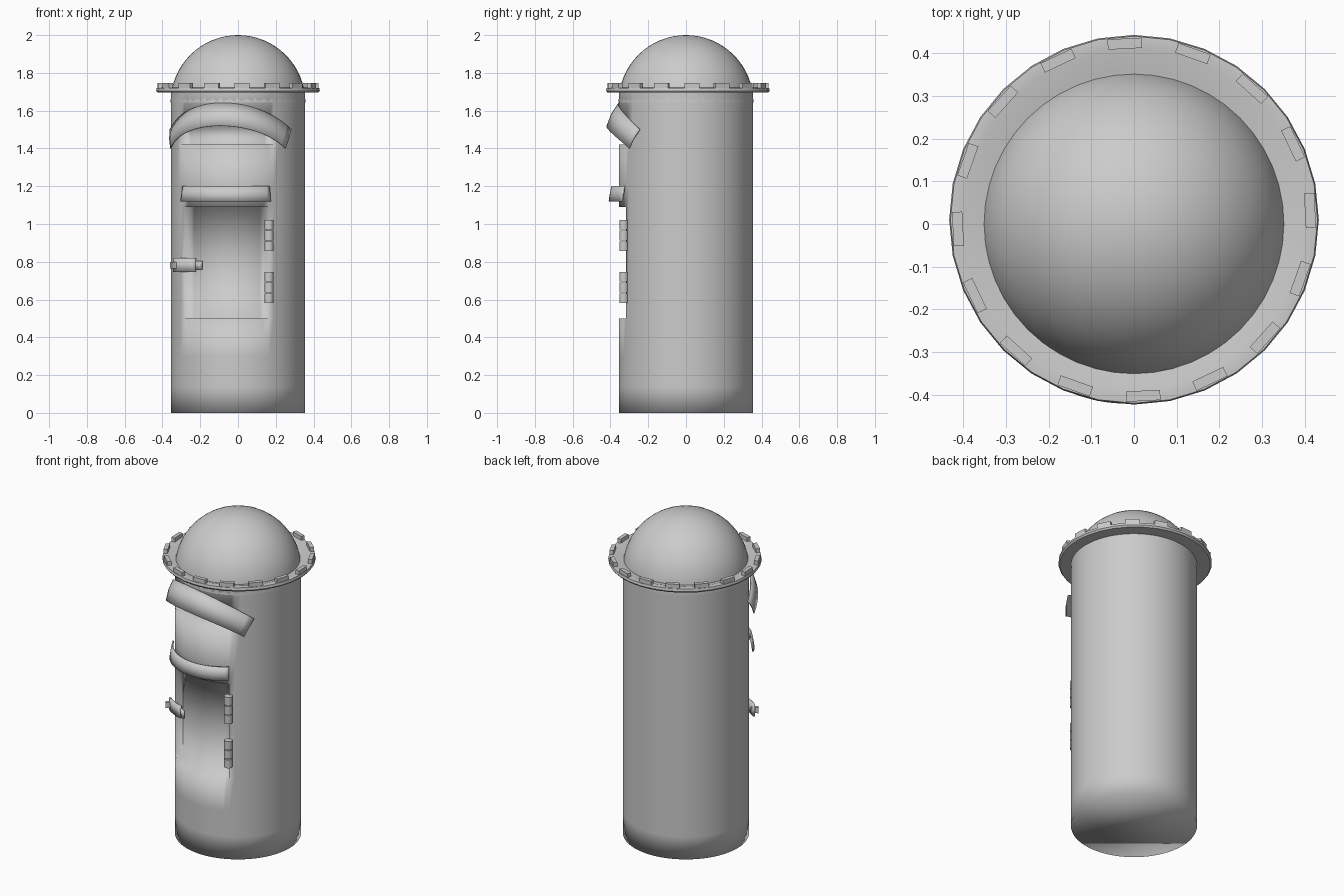
import bpy, bmesh
from math import sin, cos, pi, radians
from mathutils import Matrix, Vector

if "Cube" in bpy.data.objects:
    bpy.data.objects.remove(bpy.data.objects["Cube"])

AXIS = -13          # heading of the door centre, degrees from the front
R = 0.356           # body radius

grey = bpy.data.materials.new("plain_grey")
grey.use_nodes = True
COLOUR = (0.6, 0.6, 0.6, 1)
grey.diffuse_color = COLOUR
grey.node_tree.nodes["Principled BSDF"].inputs["Base Color"].default_value = COLOUR


def polar(deg, r, z):
    a = radians(deg)
    return Vector((r * sin(a), -r * cos(a), z))


def finish(bm, name, sharp=35, recalc=True):
    if recalc:
        bmesh.ops.recalc_face_normals(bm, faces=bm.faces)
    mesh = bpy.data.meshes.new(name)
    bm.to_mesh(mesh)
    bm.free()
    obj = bpy.data.objects.new(name, mesh)
    mesh.materials.append(grey)
    bpy.context.collection.objects.link(obj)
    bpy.ops.object.select_all(action='DESELECT')
    obj.select_set(True)
    bpy.context.view_layer.objects.active = obj
    if sharp:
        bpy.ops.object.shade_smooth_by_angle(angle=radians(sharp))
    else:
        bpy.ops.object.shade_smooth()
    return obj


def grid(bm, rows, closed=False):
    """Skin rows of points with quads."""
    vs = [[bm.verts.new(p) for p in row] for row in rows]
    n = len(vs[0])
    for a, b in zip(vs, vs[1:]):
        for i in range(n if closed else n - 1):
            j = (i + 1) % n
            bm.faces.new((a[i], a[j], b[j], b[i]))
    return vs


def lathe(name, profile, n, centre=(0, 0), sharp=35):
    bm = bmesh.new()
    grid(bm, [[polar(360 * i / n, r, z) for i in range(n)] for r, z in profile], True)
    bmesh.ops.remove_doubles(bm, verts=bm.verts, dist=1e-5)
    obj = finish(bm, name, sharp)
    obj.location = (*centre, 0)
    return obj


def sheet(name, rows, thickness):
    bm = bmesh.new()
    grid(bm, rows)
    obj = finish(bm, name)
    mod = obj.modifiers.new("thickness", 'SOLIDIFY')
    mod.thickness = thickness
    mod.offset = 0
    return obj


# Body: a pillar with a sunken door and a sunken letter slot
levels = [0, 0.14, 0.3, 0.5, 0.8, 1.09, 1.2, 1.42, 1.54, 1.7]
bm = bmesh.new()
rings = grid(bm, [[polar(AXIS + 5 * i, R, z) for i in range(72)] for z in levels], True)
bm.faces.new(rings[0][::-1])
bm.normal_update()
for half_width, low, high in ((40, 0.5, 1.09), (45, 1.42, 1.54)):
    ahead = polar(AXIS, 1, 0)
    picked = []
    for f in bm.faces:
        c = f.calc_center_median()
        flat = Vector((c.x, c.y, 0))
        if low < c.z < high and flat.length > 0.1 and \
                flat.normalized().dot(ahead) > cos(radians(half_width)):
            picked.append(f)
    bmesh.ops.inset_region(bm, faces=picked, thickness=0, depth=0, use_boundary=True)
    for v in {v for f in picked for v in f.verts}:
        p = Vector((v.co.x, v.co.y, 0)).normalized() * 0.311
        v.co = (p.x, p.y, v.co.z)
finish(bm, "pillar_body", sharp=0)

# Domed cap
lathe("dome", [(0.357 * cos(a), 1.643 + 0.357 * sin(a))
               for a in (pi / 2 * i / 16 for i in range(17))], 48)

# Brim with its ring of raised blocks
CENTRE = (0, 0.01)
lathe("brim", [(0.3, 1.695), (0.425, 1.695), (0.433, 1.705), (0.43, 1.72),
               (0.4, 1.722), (0.35, 1.705), (0.3, 1.705)], 32, CENTRE)
bm = bmesh.new()
for k in range(16):
    turn = Matrix.Rotation(radians(3 + 22.5 * k), 4, 'Z')
    place = Matrix.Translation((*CENTRE, 1.728)) @ turn @ Matrix.Translation((0.413, 0, 0))
    bmesh.ops.create_cube(bm, size=1, matrix=place @ Matrix.Diagonal((0.024, 0.08, 0.036, 1)))
finish(bm, "brim_blocks")

# Arched hood over the letter slot
steps = [i / 12 - 1 for i in range(25)]
sheet("slot_hood", [
    [polar(AXIS + 62 * t, 0.358 + 0.014 * t * t, 1.64 - 0.14 * t * t) for t in steps],
    [polar(AXIS + 57 * t, 0.395 - 0.01 * t * t, 1.585 - 0.135 * t * t) for t in steps],
    [polar(AXIS + 53 * t, 0.42 - 0.03 * t * t, 1.52 - 0.12 * t * t) for t in steps]], 0.006)

# Bowed plate above the door
sheet("name_plate", [
    [polar(AXIS + 40 * t, r - 0.03 * t * t, z) for t in steps]
    for r, z in ((0.394, 1.2), (0.402, 1.16), (0.408, 1.12))], 0.008)

# Two hinges, three barrels each
bm = bmesh.new()
for base in (0.58, 0.855):
    for k in range(3):
        at = polar(26.5, 0.368, base + 0.027 + 0.057 * k)
        bmesh.ops.create_cone(bm, cap_ends=True, segments=12, radius1=0.024, radius2=0.024,
                              depth=0.052, matrix=Matrix.Translation(at))
finish(bm, "door_hinges")

# Latch: a tab in the door, a plate curling outwards and a small knob
sheet("latch_tab", [[polar(d, 0.325, z) for d in (-36, -40, -44, -48)]
                    for z in (0.76, 0.805)], 0.012)
sheet("latch_plate", [[polar(d, 0.33 + 0.003 * (-d - 43), z) for d in (-43, -48, -53, -58, -62)]
                      for z in (0.745, 0.82)], 0.012)
bm = bmesh.new()
bmesh.ops.create_cube(bm, size=1, matrix=Matrix.Translation(polar(-60, 0.39, 0.782))
                      @ Matrix.Rotation(radians(-60), 4, 'Z')
                      @ Matrix.Diagonal((0.02, 0.04, 0.035, 1)))
finish(bm, "latch_knob")
